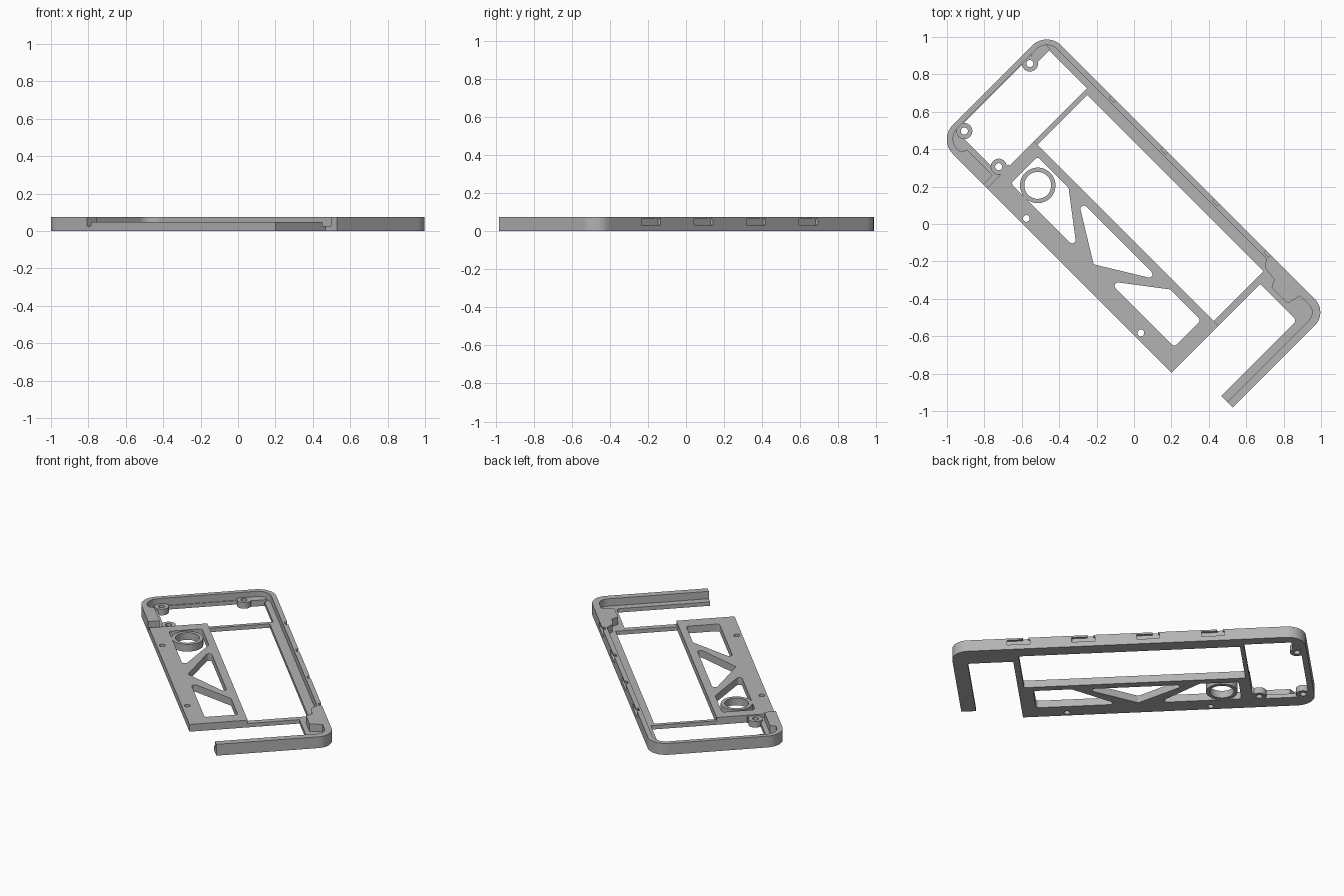
import bpy, bmesh, math
from mathutils import Matrix, Vector

cube = bpy.data.objects.get("Cube")
if cube:
    bpy.data.objects.remove(cube, do_unlink=True)

grey = bpy.data.materials.new("matte grey")
grey.use_nodes = True
grey.diffuse_color = (0.45, 0.45, 0.45, 1)
grey.node_tree.nodes["Principled BSDF"].inputs["Base Color"].default_value = grey.diffuse_color

# Parts are laid out along the long axis, then turned diagonally
TURN = Matrix.Rotation(math.radians(-45), 4, 'Z')
LOW, MID, TOP = 0.026, 0.048, 0.075


def rounded(points, steps=8):
    """Outline from (u, v[, corner radius]) points."""
    out = []
    n = len(points)
    for i, p in enumerate(points):
        c = Vector(p[:2])
        r = p[2] if len(p) > 2 else 0
        if not r:
            out.append(c)
            continue
        a = (Vector(points[i - 1][:2]) - c).normalized()
        b = (Vector(points[(i + 1) % n][:2]) - c).normalized()
        half = a.angle(b) / 2
        centre = c + (a + b).normalized() * r / math.sin(half)
        start = c + a * r / math.tan(half) - centre
        end = c + b * r / math.tan(half) - centre
        sweep = start.angle_signed(end)
        for k in range(steps + 1):
            turn = Matrix.Rotation(-sweep * k / steps, 2)
            out.append(centre + turn @ start)
    return out


def rect(u0, u1, v0, v1, r=0):
    return rounded([(u0, v0, r), (u1, v0, r), (u1, v1, r), (u0, v1, r)])


def circle(u, v, r, n=32):
    return [Vector((u + r * math.cos(math.tau * k / n), v + r * math.sin(math.tau * k / n)))
            for k in range(n)]


def slab(name, outlines, z0, z1):
    """Flat plate: first outline is the rim, the others are holes."""
    curve = bpy.data.curves.new(name, 'CURVE')
    curve.dimensions = '2D'
    curve.fill_mode = 'BOTH'
    curve.extrude = (z1 - z0) / 2
    for line in outlines:
        spline = curve.splines.new('POLY')
        spline.points.add(len(line) - 1)
        for point, co in zip(spline.points, line):
            point.co = (co.x, co.y, 0, 1)
        spline.use_cyclic_u = True
    temp = bpy.data.objects.new(name + "_outline", curve)
    bpy.context.collection.objects.link(temp)
    bpy.context.view_layer.update()
    evaluated = temp.evaluated_get(bpy.context.evaluated_depsgraph_get())
    mesh = bpy.data.meshes.new_from_object(evaluated)
    bpy.data.objects.remove(temp, do_unlink=True)
    bm = bmesh.new()
    bm.from_mesh(mesh)
    bmesh.ops.remove_doubles(bm, verts=bm.verts, dist=0.0002)
    bmesh.ops.recalc_face_normals(bm, faces=bm.faces)
    bm.transform(TURN @ Matrix.Translation((0, 0, (z0 + z1) / 2)))
    for f in bm.faces:
        f.smooth = False
    bm.to_mesh(mesh)
    bm.free()
    mesh.materials.clear()
    mesh.materials.append(grey)
    obj = bpy.data.objects.new(name, mesh)
    bpy.context.collection.objects.link(obj)
    return obj


# Openings of the truss panel
R = 0.018
truss = [
    rounded([(-0.62, -0.312, R), (-0.12, -0.312, R), (-0.385, -0.11, R), (-0.62, -0.11, R)]),
    rounded([(-0.31, -0.115, R), (0.31, -0.115, R), (0, -0.305, 0.01)]),
    rounded([(0.12, -0.312, R), (0.617, -0.312, R), (0.617, -0.11, R), (0.385, -0.11, R)]),
]
panel_holes = [circle(u, -0.386, 0.018) for u in (-0.428, 0.438)]

# Thin base with all windows, open at one corner
slab("base_frame", [
    rounded([(-1.06, -0.42, 0.11), (0.705, -0.42), (0.705, 0.25), (0.98, 0.25, 0.02),
             (0.98, -0.32), (1.068, -0.32), (1.068, 0.40, 0.1), (-1.06, 0.40, 0.11)]),
    rounded([(-1.025, -0.32, 0.02), (-0.69, -0.32), (-0.69, 0.335), (-1.025, 0.335, 0.05)]),
    rect(-0.665, 0.668, -0.065, 0.311),
] + truss + panel_holes, 0, LOW)

# Thicker truss panel on one side
slab("truss_panel", [rect(-0.69, 0.705, -0.42, -0.065)] + truss + panel_holes, LOW, MID)
slab("ring_mount", [circle(-0.51, -0.218, 0.095, 48), circle(-0.51, -0.218, 0.072, 48)], 0, MID)

# Raised outer wall with thickened ends
wall = slab("outer_wall", [rounded([
    (-0.72, -0.42), (-1.06, -0.42, 0.11), (-1.06, 0.40, 0.11), (1.068, 0.40, 0.1),
    (1.068, -0.32), (1.025, -0.32), (1.025, 0.357, 0.06), (0.90, 0.357), (0.88, 0.28),
    (0.76, 0.28), (0.74, 0.32), (0.66, 0.33), (0.63, 0.37), (-1.03, 0.37, 0.08),
    (-1.03, -0.385, 0.08), (-0.93, -0.385), (-0.91, -0.35), (-0.72, -0.35)])], LOW, TOP)

# Clip slots along the outside of the long wall
for i in range(4):
    u = -0.51 + 0.39 * i
    for u0, u1, z0, z1 in ((u - 0.07, u + 0.07, 0.032, 0.064), (u - 0.06, u - 0.025, 0.05, 0.09)):
        cutter = slab("slot_cutter", [rect(u0, u1, 0.383, 0.43)], z0, z1)
        cutter.hide_render = True
        mod = wall.modifiers.new("slot", 'BOOLEAN')
        mod.operation = 'DIFFERENCE'
        mod.solver = 'EXACT'
        mod.object = cutter
        bpy.context.view_layer.objects.active = wall
        bpy.ops.object.modifier_apply(modifier=mod.name)
        bpy.data.objects.remove(cutter, do_unlink=True)

# Screw tabs inside the end opening
for name, u, v in (("corner_tab", -1.0, 0.213), ("end_tab", -0.993, -0.29),
                   ("panel_tab", -0.728, -0.295)):
    slab(name, [circle(u, v, 0.043), circle(u, v, 0.019)], 0, 0.04)
slab("corner_web", [rect(-1.035, -0.977, 0.25, 0.345)], 0, 0.04)
slab("panel_web", [rect(-0.70, -0.668, -0.31, -0.25)], 0, 0.04)
